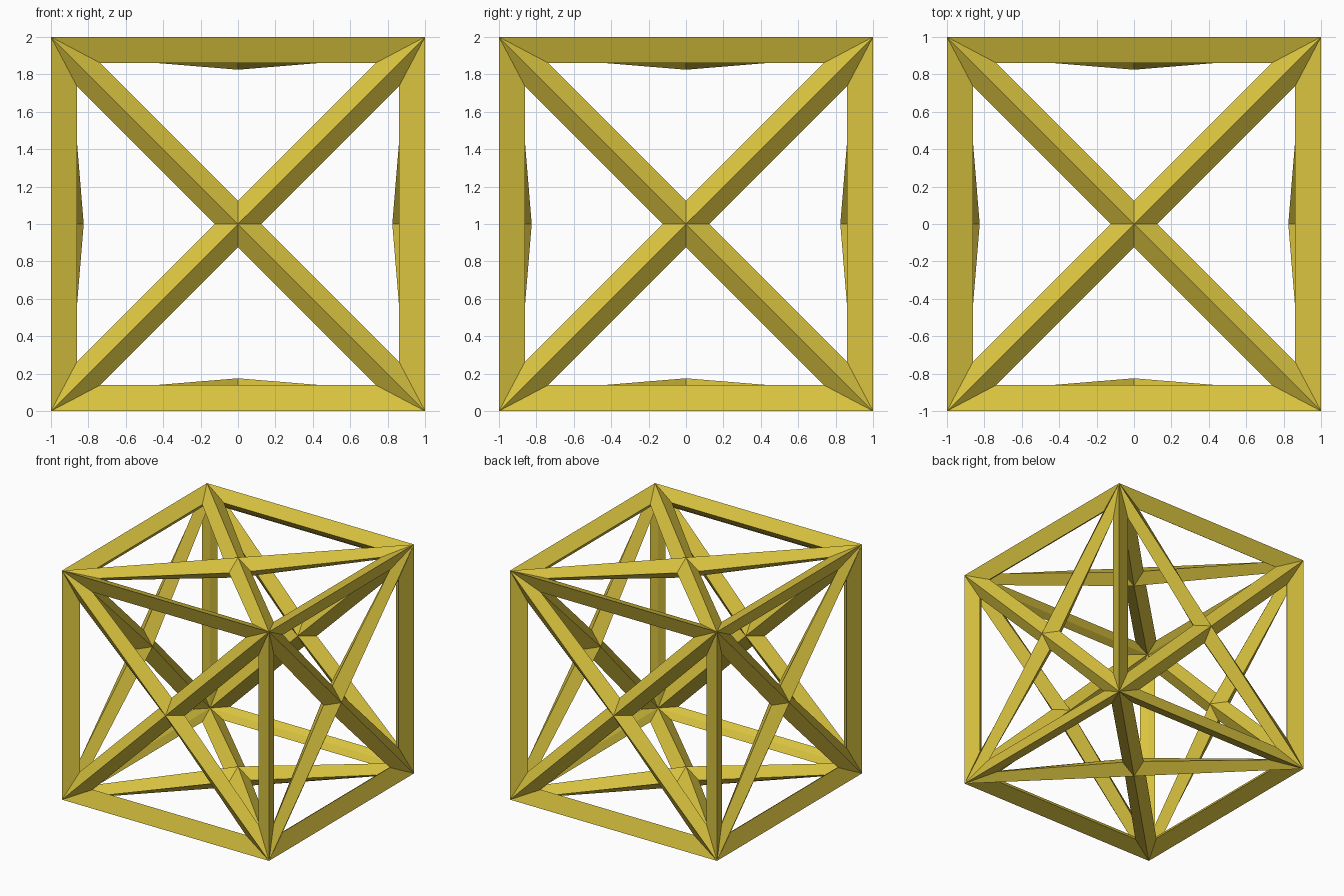
import bpy, bmesh
from mathutils import Matrix

if "Cube" in bpy.data.objects:
    bpy.data.objects.remove(bpy.data.objects["Cube"])

# Cube with every face split into four triangles around its centre
bm = bmesh.new()
bmesh.ops.create_cube(bm, size=2, matrix=Matrix.Translation((0, 0, 1)))
bmesh.ops.poke(bm, faces=bm.faces[:])
bm.normal_update()
mesh = bpy.data.meshes.new("braced_cube_frame")
bm.to_mesh(mesh)
bm.free()

frame = bpy.data.objects.new("braced_cube_frame", mesh)
bpy.context.collection.objects.link(frame)

# Edges become diamond-section struts that grow inward from the cube surface
wire = frame.modifiers.new("struts", 'WIREFRAME')
wire.thickness = 0.175
wire.offset = -1
wire.use_even_offset = True
wire.use_relative_offset = False
wire.use_replace = True

# Yellow finish
yellow = bpy.data.materials.new("yellow")
yellow.diffuse_color = (0.7, 0.55, 0.05, 1)
yellow.use_nodes = True
yellow.node_tree.nodes["Principled BSDF"].inputs["Base Color"].default_value = yellow.diffuse_color
mesh.materials.append(yellow)
